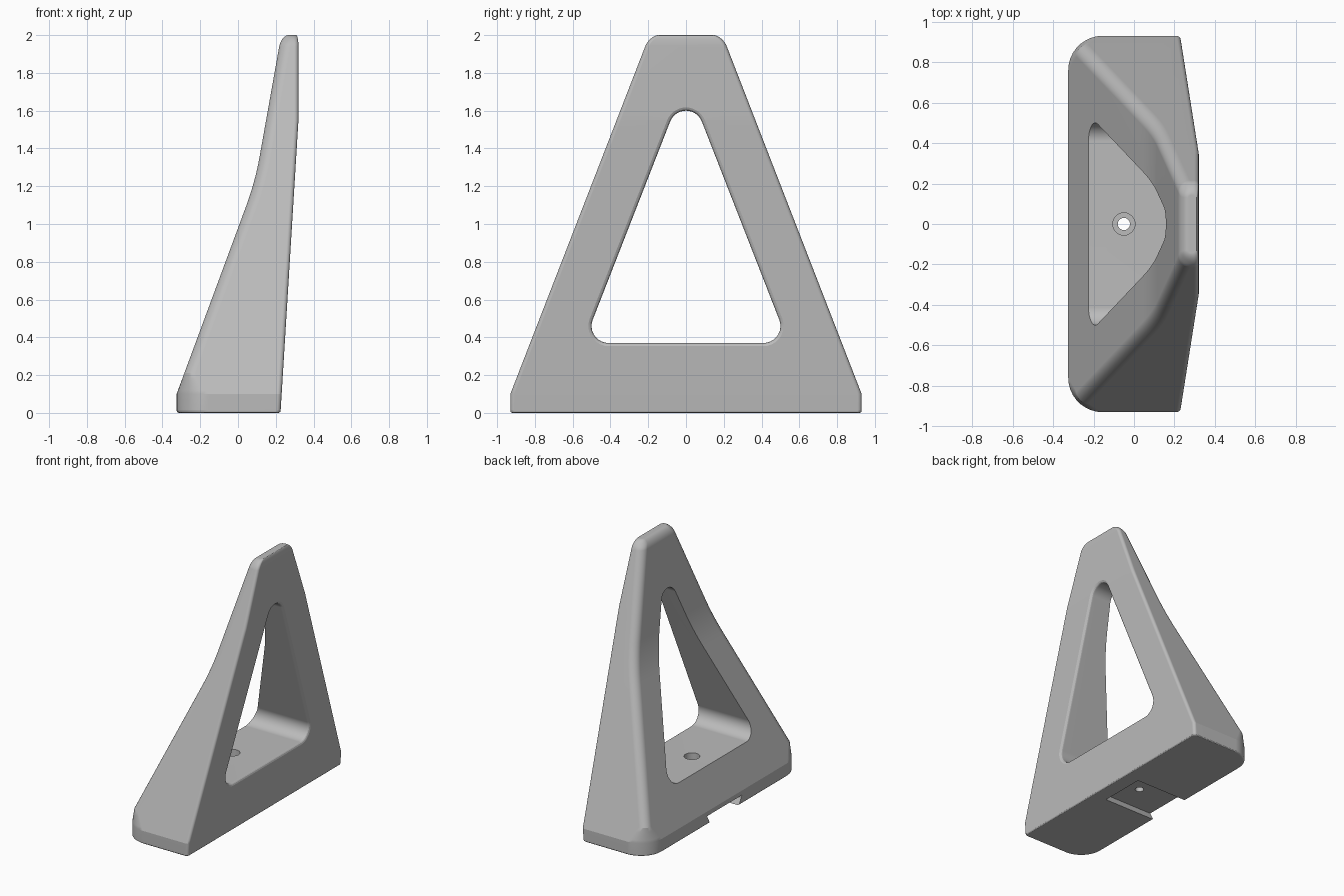
import bpy, bmesh
from math import sin, cos, pi, radians, atan2

cube = bpy.data.objects.get("Cube")
if cube:
    bpy.data.objects.remove(cube, do_unlink=True)

grey = bpy.data.materials.new("plain grey")
grey.use_nodes = True
colour = (0.5, 0.5, 0.5, 1)
grey.diffuse_color = colour
grey.node_tree.nodes["Principled BSDF"].inputs["Base Color"].default_value = colour


def loft(name, rings):
    """Skin a list of equal-length point rings and cap both ends."""
    bm = bmesh.new()
    loops = [[bm.verts.new(p) for p in ring] for ring in rings]
    n = len(loops[0])
    for a, b in zip(loops, loops[1:]):
        for i in range(n):
            j = (i + 1) % n
            bm.faces.new((a[i], a[j], b[j], b[i]))
    bm.faces.new(loops[0][::-1])
    bm.faces.new(loops[-1])
    bmesh.ops.recalc_face_normals(bm, faces=bm.faces)
    mesh = bpy.data.meshes.new(name)
    bm.to_mesh(mesh)
    bm.free()
    mesh.materials.append(grey)
    obj = bpy.data.objects.new(name, mesh)
    bpy.context.collection.objects.link(obj)
    return obj


def arc(cx, cy, r, start, end, steps=9):
    for i in range(steps + 1):
        a = radians(start + (end - start) * i / steps)
        yield cx + r * cos(a), cy + r * sin(a)


# Outline of the bracket by height
def half_width(z):
    return 0.93 - 0.388 * max(z - 0.1, 0)


def flat_side(z):
    return min(0.225 + 0.0613 * z, 0.32)


def sloped_side(z):
    low = -0.325 + 0.37 * max(z - 0.1, 0)
    high = 0.22 - 0.178 * (1.95 - z)
    blend = max(0.025 - abs(low - high), 0) / 0.025
    return min(low, high) - blend * blend * 0.025 / 4


def section(z, x_in=0.0, y_in=0.0, flat_in=0.0):
    x0, x1 = sloped_side(z) + x_in, flat_side(z) - flat_in
    y = half_width(z) - y_in
    t = min(max((z - 0.1) / 0.11, 0), 1)
    r, s = 0.17 - 0.11 * t, 0.022
    r = min(r, x1 - x0 - s - 0.005)
    pts = [*arc(x1 - s, y - s, s, 0, 90), *arc(x0 + r, y - r, r, 90, 180),
           *arc(x0 + r, r - y, r, 180, 270), *arc(x1 - s, s - y, s, 270, 360)]
    return [(px, py, z) for px, py in pts]


# Body: softened foot, tapering walls, rounded top
rings = []
for i in range(4):
    a = i * pi / 6
    inset = 0.012 * (1 - sin(a))
    rings.append(section(0.012 * (1 - cos(a)), inset, inset, inset))
levels = [0.1, 0.12, 0.14, 0.16, 0.18, 0.21, 0.6]
levels += [1.05 + 0.03 * i for i in range(11)] + [1.5, 1.55, 1.6]
rings += [section(z) for z in levels]
for i in range(10):
    a = i * pi / 18
    c = 1 - cos(a)
    rings.append(section(1.94 + 0.06 * sin(a), 0.04 * c, 0.05 * c, 0.012 * c))
body = loft("triangular_bracket", rings)


# Window cutter: rounded triangle, flared at the flat side for a soft rim
def window(r, place):
    lean = 90 - math_lean
    pts = [*arc(0.41, 0.46, r, -90, lean), *arc(0, 1.51, r, lean, 180 - lean, 14),
           *arc(-0.41, 0.46, r, 180 - lean, 270)]
    return [(place(z), y, z) for y, z in pts]


math_lean = 90 - atan2(0.41, 1.05) * 180 / pi
window_rings = [window(0.09, lambda z: -0.6)]
for depth, r in [(-0.02, 0.09), (-0.011, 0.0925), (-0.005, 0.097), (0, 0.107), (0.1, 0.107)]:
    window_rings.append(window(r, lambda z: flat_side(z) + depth))
cutters = [loft("window_cutter", window_rings)]

# Undercut slot below the foot, open on the sloped side
slot = [(-0.165, -0.05), (0.165, -0.05), (0.175, 0), (0.21, 0.065), (-0.21, 0.065), (-0.175, 0)]
cutters.append(loft("slot_cutter", [[(x, y, z) for y, z in slot] for x in (-0.5, 0.11)]))

# Screw hole and its counterbore
for label, r, low in [("screw_cutter", 0.03, -0.1), ("counterbore_cutter", 0.055, 0.32)]:
    circle = list(arc(-0.05, 0, r, 0, 352.5, 47))
    cutters.append(loft(label, [[(x, y, z) for x, y in circle] for z in (low, 0.5)]))

bpy.context.view_layer.objects.active = body
body.select_set(True)
for cutter in cutters:
    cutter.hide_render = True
    mod = body.modifiers.new("cut", "BOOLEAN")
    mod.operation, mod.solver, mod.object = "DIFFERENCE", "EXACT", cutter
    bpy.ops.object.modifier_apply(modifier=mod.name)
    bpy.data.objects.remove(cutter, do_unlink=True)

# Smooth fillets, crisp creases
bpy.ops.object.shade_smooth_by_angle(angle=radians(16))
weighted = body.modifiers.new("even_shading", "WEIGHTED_NORMAL")
weighted.keep_sharp = True
